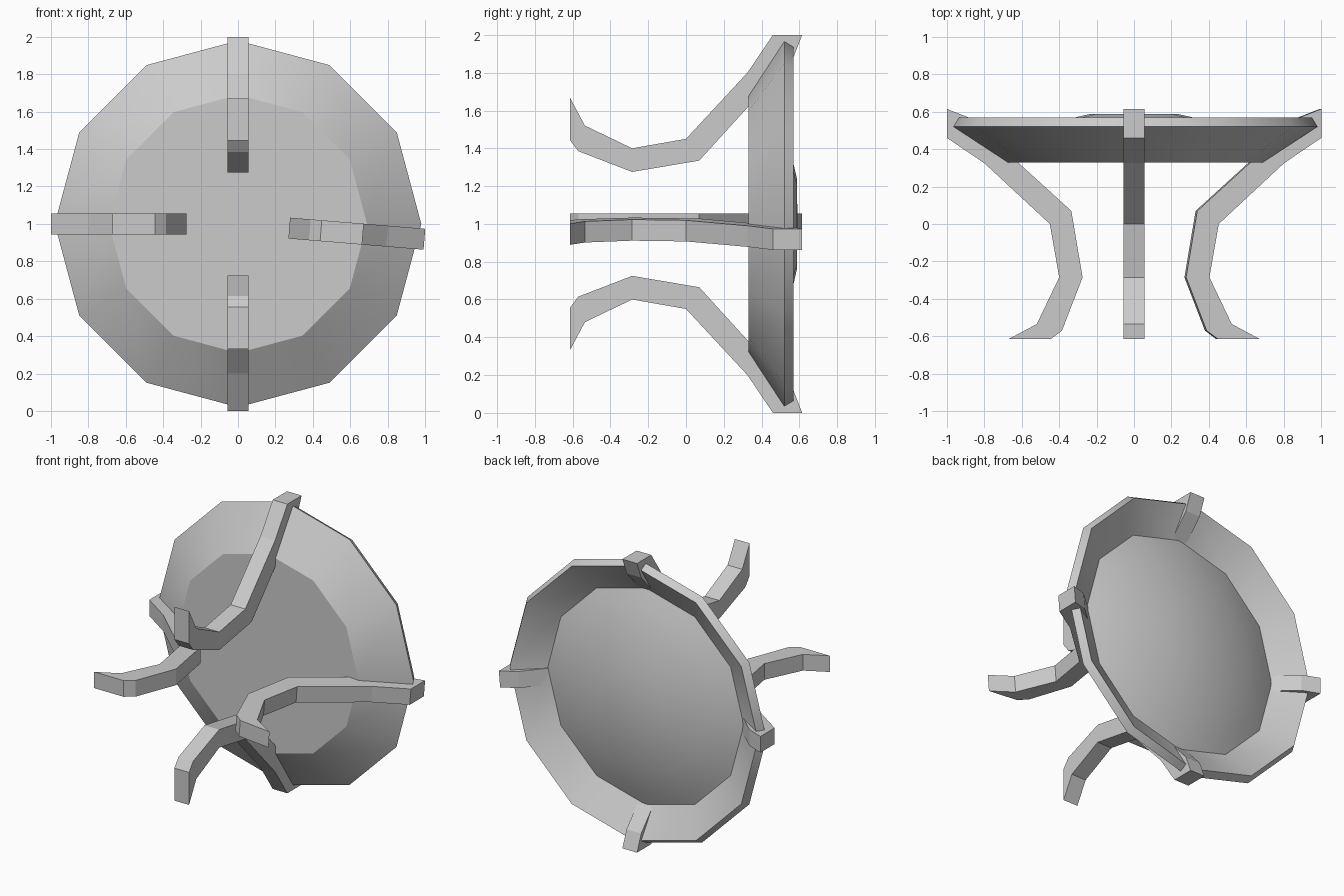
import bpy, bmesh, math

if "Cube" in bpy.data.objects:
    bpy.data.objects.remove(bpy.data.objects["Cube"])

CENTRE_Z = 1.0


def make_object(name, bm):
    bmesh.ops.recalc_face_normals(bm, faces=bm.faces)
    mesh = bpy.data.meshes.new(name)
    bm.to_mesh(mesh)
    bm.free()
    ob = bpy.data.objects.new(name, mesh)
    bpy.context.collection.objects.link(ob)
    return ob


def lathe_y(name, profile, sides):
    """Revolve (radius, y) points around the horizontal y axis."""
    bm = bmesh.new()
    rings = []
    for r, y in profile:
        if r == 0:
            rings.append([bm.verts.new((0, y, CENTRE_Z))] * sides)
        else:
            rings.append([bm.verts.new((r * math.cos(a), y, CENTRE_Z + r * math.sin(a)))
                          for a in (2 * math.pi * i / sides for i in range(sides))])
    for p, q in zip(rings, rings[1:]):
        for i in range(sides):
            j = (i + 1) % sides
            bm.faces.new(list(dict.fromkeys((p[i], p[j], q[j], q[i]))))
    return make_object(name, bm)


def bent_leg(name, angle, half=0.056):
    """Bent bar: paired outer/inner (radius, y) points, given thickness, turned about y."""
    pairs = [((1.0, .46), (1.0, .615)), ((.8, .325), (.885, .57)), ((.45, 0), (.335, .07)),
             ((.4, -.285), (.275, -.285)), ((.52, -.535), (.385, -.57)),
             ((.67, -.615), (.445, -.615))]
    c, s = math.cos(angle), math.sin(angle)
    bm = bmesh.new()
    loops = []
    for o, i in pairs:
        loops.append([bm.verts.new((r * c - w * s, y, CENTRE_Z + r * s + w * c))
                      for (r, y), w in ((o, -half), (o, half), (i, half), (i, -half))])
    for p, q in zip(loops, loops[1:]):
        for k in range(4):
            m = (k + 1) % 4
            bm.faces.new((p[k], p[m], q[m], q[k]))
    bm.faces.new(loops[0])
    bm.faces.new(loops[-1])
    return make_object(name, bm)


# Twelve-sided dish: flat front, flared wall, thick rim, domed disc inside
dish = lathe_y("dish", [(0, .33), (.69, .33), (.98, .52), (.95, .57), (.75, .44),
                        (.64, .485), (.5, .527), (.24, .587), (0, .59)], 12)
bpy.context.view_layer.objects.active = dish
dish.select_set(True)
bpy.ops.object.shade_smooth_by_angle(angle=math.radians(30))

# Four bent legs gripping the rim; the right one is slightly skewed
for name, deg in (("top_leg", 90), ("left_leg", 180), ("bottom_leg", 270), ("right_leg", -4.7)):
    bent_leg(name, math.radians(deg))
